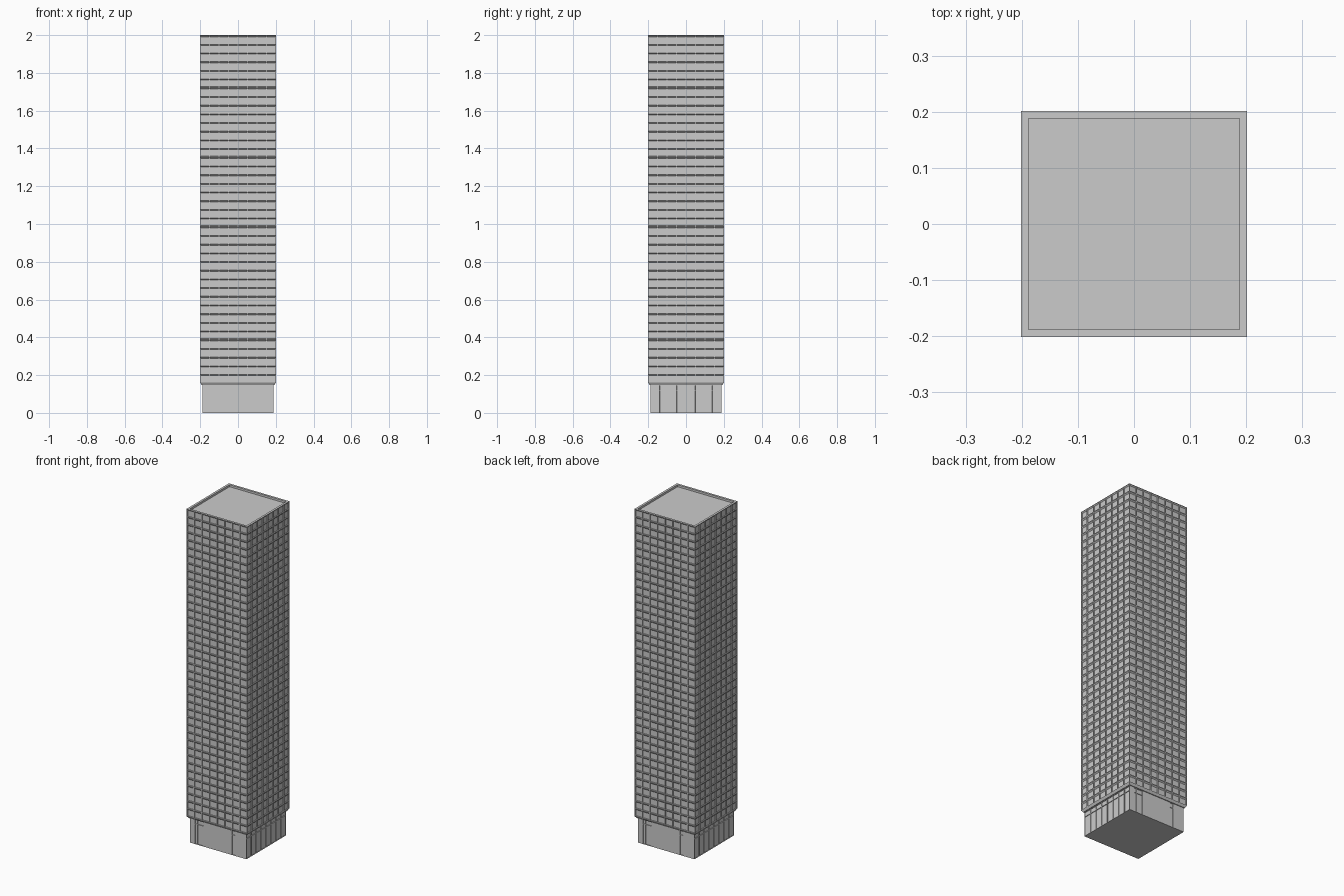
import bpy, bmesh, math
from mathutils import Matrix, Vector

if "Cube" in bpy.data.objects:
    bpy.data.objects.remove(bpy.data.objects["Cube"])

HALF, BASE = 0.201, 0.188        # half widths of tower and lobby
Z0, Z1, Z2 = 0.148, 0.16, 2.0    # lobby top, first floor, roof edge
FLOORS, BAYS = 40, 8


def finish(bm, name):
    me = bpy.data.meshes.new(name)
    bm.to_mesh(me)
    bm.free()
    ob = bpy.data.objects.new(name, me)
    bpy.context.collection.objects.link(ob)
    return ob


def square_loft(name, rings, cap_first=False, cap_last=False):
    """Skin a list of (z, half_width) square rings."""
    bm = bmesh.new()
    loops = [[bm.verts.new((sx * h, sy * h, z)) for sx, sy in
              ((-1, -1), (1, -1), (1, 1), (-1, 1))] for z, h in rings]
    for a, b in zip(loops, loops[1:]):
        for i in range(4):
            j = (i + 1) % 4
            bm.faces.new((a[i], a[j], b[j], b[i]))
    if cap_first:
        bm.faces.new(loops[0][::-1])
    if cap_last:
        bm.faces.new(loops[-1])
    return finish(bm, name)


def facade(name, xs, zs, half, angle, recessed, border, depth, slope):
    """Wall of cells facing -y, chosen cells recessed, then turned about z."""
    bm = bmesh.new()
    g = [[bm.verts.new((x, -half, z)) for x in xs] for z in zs]
    cells = []
    for r in range(len(zs) - 1):
        for c in range(len(xs) - 1):
            f = bm.faces.new((g[r][c], g[r][c + 1], g[r + 1][c + 1], g[r + 1][c]))
            if recessed(c):
                cells.append(f)
    bm.normal_update()
    bmesh.ops.inset_individual(bm, faces=cells, thickness=border)
    bmesh.ops.inset_individual(bm, faces=cells, thickness=0.0004, depth=-depth)
    for f in cells:                      # sloping window heads
        mid = f.calc_center_median().z
        for v in f.verts:
            if v.co.z > mid:
                v.co.z -= slope
    bm.transform(Matrix.Rotation(angle, 4, 'Z'))
    return finish(bm, name)


def spread(a, b, n):
    return [a + (b - a) * i / n for i in range(n + 1)]


sides = ("front", "right", "back", "left")

for k, side in enumerate(sides):
    turn = k * math.pi / 2
    # Window grid of the tower
    facade(side + "_window_wall", spread(-HALF, HALF, BAYS), spread(Z1, Z2, FLOORS),
           HALF, turn, lambda c: True, 0.0035, 0.006, 0.006)
    # Lobby walls: solid centre on front and back, even bays on the sides
    if k % 2 == 0:
        xs = [-BASE, -0.155, -0.14, -0.095, 0.09, 0.115, BASE]
        pick = lambda c: c in (1, 2, 4)
    else:
        xs = spread(-BASE, BASE, BAYS)
        pick = lambda c: True
    facade(side + "_lobby_wall", xs, [0, 0.12, Z0], BASE, turn, pick, 0.0025, 0.004, 0)

# Underside of the lobby
square_loft("lobby_floor", [(0.0, BASE), (0.001, BASE)], cap_first=True)

# Sloping soffit between lobby and tower
square_loft("soffit", [(Z0, BASE - 0.006), (Z0, 0.193), (Z1, HALF)])

# Parapet and sunken roof deck
square_loft("roof", [(Z2, HALF), (Z2, BASE), (Z2 - 0.012, BASE)], cap_last=True)
